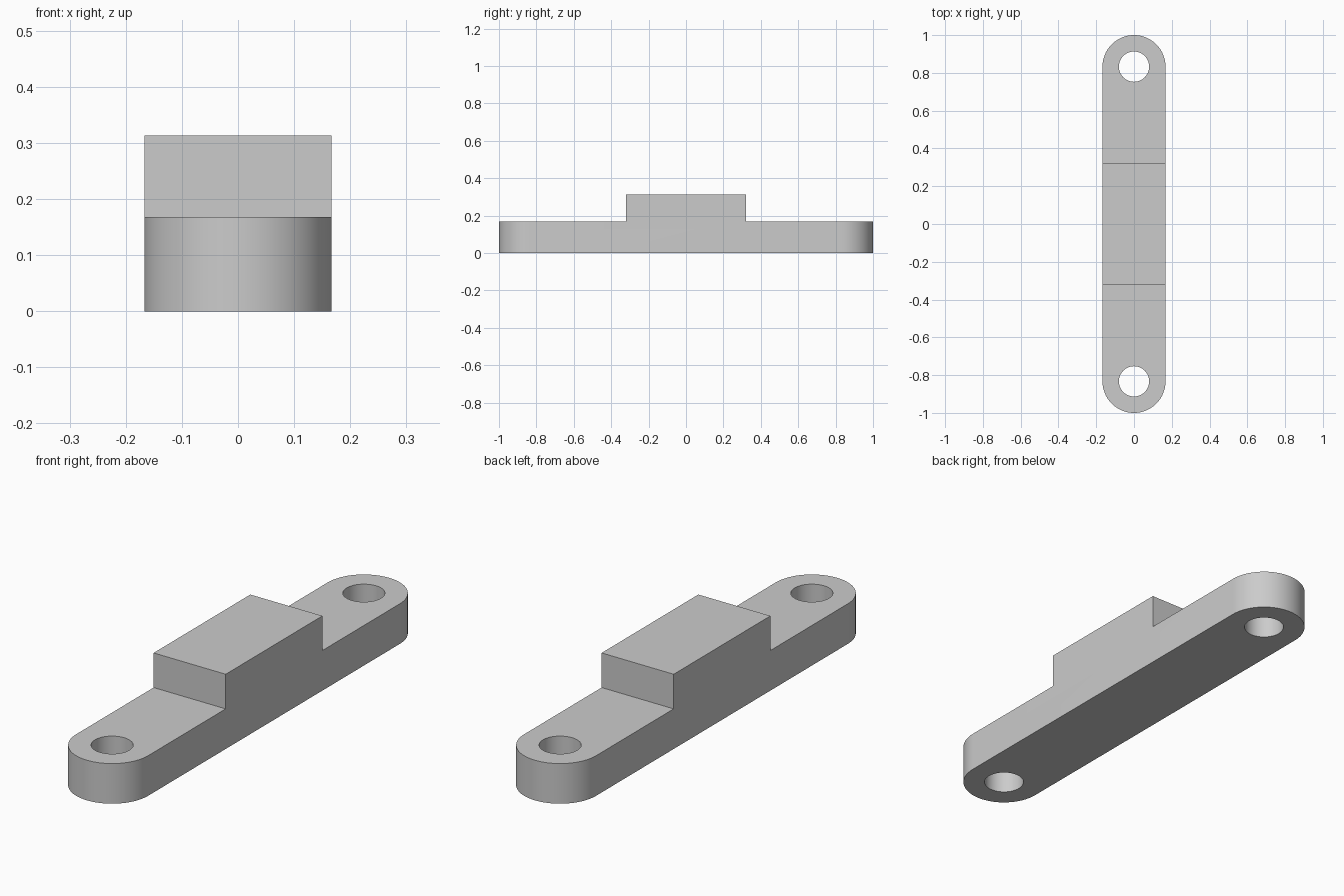
import bpy, bmesh, math

if "Cube" in bpy.data.objects:
    bpy.data.objects.remove(bpy.data.objects["Cube"])

RADIUS = 0.167       # half width and rounded end radius
END_Y = 1 - RADIUS   # centre of each rounded end and its hole
HOLE_RADIUS = 0.08
BAR_TOP = 0.168
BLOCK_TOP = 0.313
BLOCK_Y = 0.32
SEGMENTS = 32

grey = bpy.data.materials.new("light grey")
grey.use_nodes = True
colour = (0.6, 0.6, 0.6, 1)
grey.diffuse_color = colour
grey.node_tree.nodes["Principled BSDF"].inputs["Base Color"].default_value = colour


def prism(name, outline, bottom, top):
    """Extrude a flat outline straight up into a closed solid."""
    bm = bmesh.new()
    base = bm.faces.new([bm.verts.new((x, y, bottom)) for x, y in outline])
    lid = bmesh.ops.extrude_face_region(bm, geom=[base])["geom"]
    for item in lid:
        if isinstance(item, bmesh.types.BMVert):
            item.co.z = top
    bmesh.ops.recalc_face_normals(bm, faces=bm.faces)
    mesh = bpy.data.meshes.new(name)
    bm.to_mesh(mesh)
    bm.free()
    mesh.materials.append(grey)
    obj = bpy.data.objects.new(name, mesh)
    bpy.context.collection.objects.link(obj)
    return obj


def arc(centre_y, radius, start, sweep, steps):
    angles = [start + sweep * i / steps for i in range(steps + 1)]
    return [(radius * math.cos(a), centre_y + radius * math.sin(a)) for a in angles]


# Bar with rounded ends, at full block height
outline = arc(END_Y, RADIUS, 0, math.pi, SEGMENTS)
outline += arc(-END_Y, RADIUS, math.pi, math.pi, SEGMENTS)
bar = prism("mounting_bar", outline, 0, BLOCK_TOP)

# Steps beside the raised block, and a bolt hole through each end
cutters = []
for side in (-1, 1):
    near, far = side * BLOCK_Y, side * 1.2
    step = [(-1, near), (1, near), (1, far), (-1, far)]
    cutters.append(prism("step_cutter", step, BAR_TOP, 1))
    hole = arc(side * END_Y, HOLE_RADIUS, 0, math.tau, SEGMENTS * 2)[:-1]
    cutters.append(prism("hole_cutter", hole, -1, 1))

bpy.context.view_layer.objects.active = bar
for cutter in cutters:
    cutter.hide_render = True
    cut = bar.modifiers.new("cut", "BOOLEAN")
    cut.operation = "DIFFERENCE"
    cut.solver = "EXACT"
    cut.object = cutter
    bpy.ops.object.modifier_apply(modifier=cut.name)
    bpy.data.objects.remove(cutter)

# Smooth round walls, crisp edges
bpy.ops.object.select_all(action="DESELECT")
bar.select_set(True)
bpy.ops.object.shade_smooth_by_angle(angle=math.radians(30))
